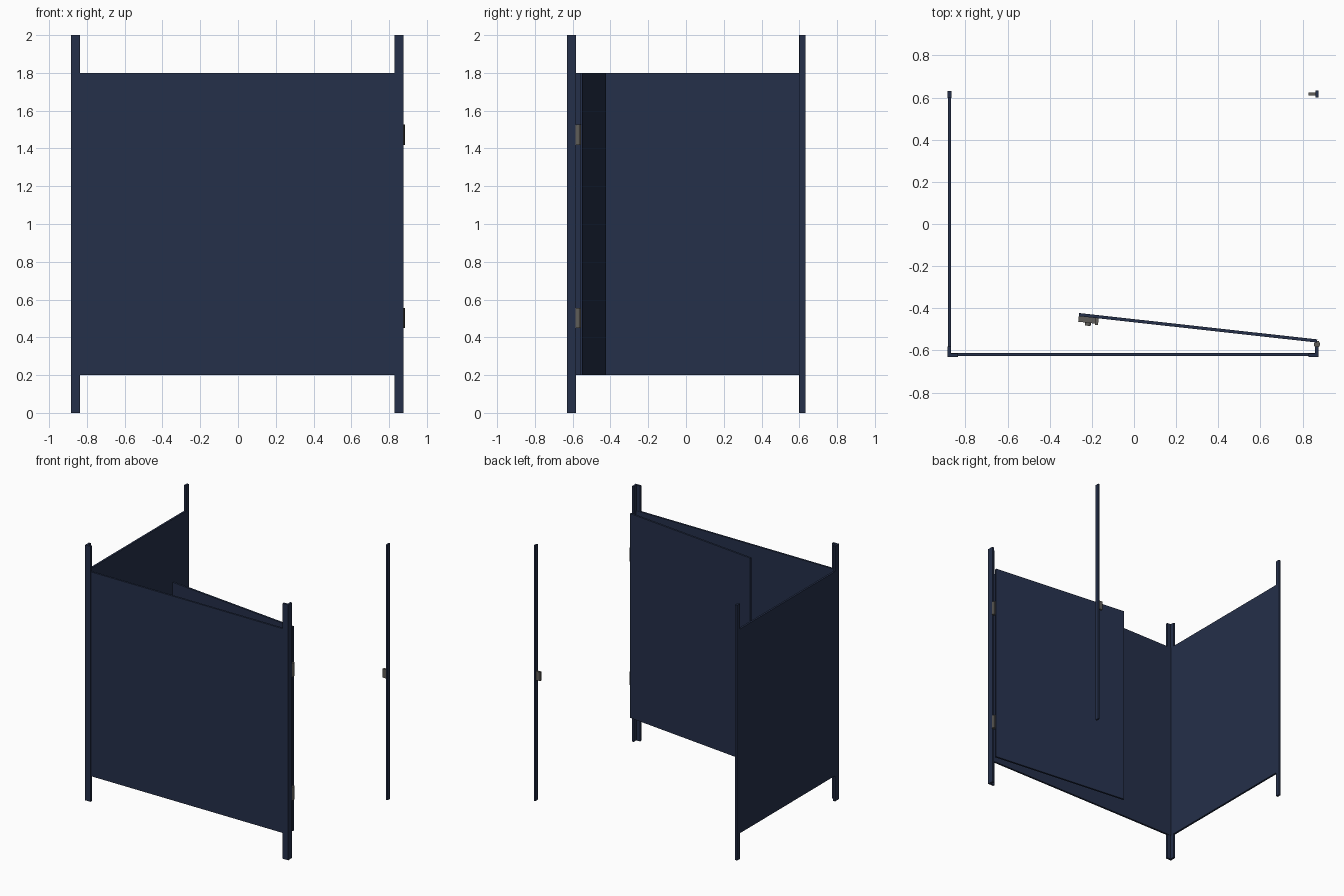
import bpy, bmesh, math
from mathutils import Matrix, Vector

if "Cube" in bpy.data.objects:
    bpy.data.objects.remove(bpy.data.objects["Cube"])


def material(name, rgb):
    m = bpy.data.materials.new(name)
    m.diffuse_color = (*rgb, 1)
    m.use_nodes = True
    m.node_tree.nodes["Principled BSDF"].inputs["Base Color"].default_value = m.diffuse_color
    return m


NAVY = material("navy laminate", (0.018, 0.029, 0.068))
METAL = material("grey metal", (0.115, 0.11, 0.10))


def finish(name, bm, mat, matrix=None):
    bmesh.ops.recalc_face_normals(bm, faces=bm.faces)
    me = bpy.data.meshes.new(name)
    bm.to_mesh(me)
    bm.free()
    me.materials.append(mat)
    ob = bpy.data.objects.new(name, me)
    if matrix:
        ob.matrix_world = matrix
    bpy.context.collection.objects.link(ob)
    return ob


def box(name, lo, hi, mat, matrix=None):
    bm = bmesh.new()
    lo, hi = Vector(lo), Vector(hi)
    bmesh.ops.create_cube(bm, size=1, matrix=Matrix.Translation((lo + hi) / 2)
                          @ Matrix.Diagonal((*(hi - lo), 1)))
    return finish(name, bm, mat, matrix)


def prism(name, outline, z0, z1, mat):
    bm = bmesh.new()
    face = bm.faces.new([bm.verts.new((x, y, z0)) for x, y in outline])
    ext = bmesh.ops.extrude_face_region(bm, geom=[face])
    verts = [v for v in ext["geom"] if isinstance(v, bmesh.types.BMVert)]
    bmesh.ops.translate(bm, verts=verts, vec=(0, 0, z1 - z0))
    return finish(name, bm, mat)


def cylinder(name, loc, r, depth, mat, rot=None, matrix=None):
    bm = bmesh.new()
    bmesh.ops.create_cone(bm, cap_ends=True, segments=16, radius1=r, radius2=r,
                          depth=depth, matrix=Matrix.Translation(loc) @ (rot or Matrix()))
    ob = finish(name, bm, mat, matrix)
    bpy.ops.object.select_all(action='DESELECT')
    bpy.context.view_layer.objects.active = ob
    ob.select_set(True)
    bpy.ops.object.shade_smooth_by_angle()
    return ob


# Fixed walls
box("front_panel", (-0.87, -0.627, 0.2), (0.86, -0.612, 1.8), NAVY)
box("side_panel", (-0.883, -0.615, 0.2), (-0.868, 0.615, 1.8), NAVY)

# Angle-section corner posts, mirrored left and right
t, leg = 0.016, 0.048
for side, name in ((-1, "left_corner_post"), (1, "right_corner_post")):
    X, Y = 0.884 if side < 0 else 0.876, -0.63
    outline = [(X, Y), (X, Y + leg), (X - t, Y + leg), (X - t, Y + t),
               (X - leg, Y + t), (X - leg, Y)]
    prism(name, [(side * x, y) for x, y in outline], 0, 2, NAVY)

# Rear posts
box("rear_wall_post", (-0.884, 0.597, 0), (-0.867, 0.63, 2), NAVY)
box("strike_post", (0.862, 0.6, 0), (0.876, 0.633, 2), NAVY)
box("latch_keeper", (0.828, 0.609, 0.945), (0.864, 0.625, 1.015), METAL)

# Door swung inward; its local x runs from hinge edge to free edge
angle = math.atan2(0.125, -1.13)
door_frame = Matrix.Translation((0.869, -0.555, 0)) @ Matrix.Rotation(angle, 4, 'Z')
box("door", (0, -0.0075, 0.2), (1.137, 0.0075, 1.8), NAVY, door_frame)

# Hinges
for z, name in ((0.503, "lower_hinge"), (1.472, "upper_hinge")):
    cylinder(name + "_barrel", (0.868, -0.571, z), 0.015, 0.107, METAL)
    box(name + "_leaf", (0.864, -0.584, z - 0.053), (0.879, -0.556, z + 0.053), METAL)

# Sliding latch on the outer face of the door (local +y)
box("latch_body", (1.05, 0.007, 0.945), (1.137, 0.034, 1.015), METAL, door_frame)
box("latch_stop", (1.042, 0.007, 0.935), (1.056, 0.040, 1.025), METAL, door_frame)
cylinder("latch_knob", (1.09, 0.038, 0.98), 0.014, 0.02, METAL,
         Matrix.Rotation(math.pi / 2, 4, 'X'), door_frame)
